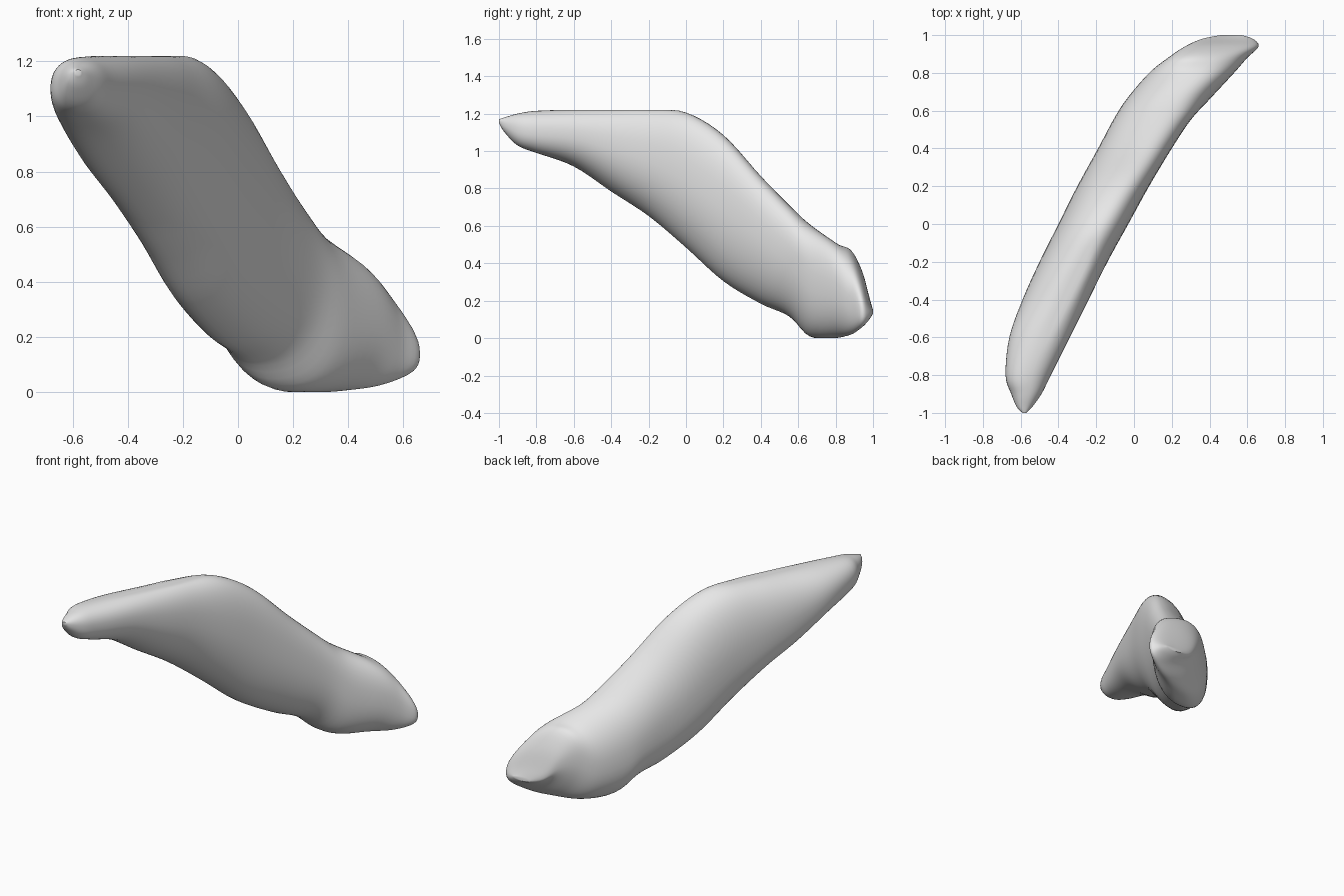
import bpy
import bmesh
import math

default_cube = bpy.data.objects.get("Cube")
if default_cube:
    bpy.data.objects.remove(default_cube, do_unlink=True)

# Plain clay colour
clay = bpy.data.materials.new("light grey clay")
clay.use_nodes = True
clay.diffuse_color = (0.8, 0.8, 0.8, 1)
clay.node_tree.nodes["Principled BSDF"].inputs["Base Color"].default_value = clay.diffuse_color

# Body stations from the raised nose to the low tail:
# depth, side limits, height limits, sideways lean
STATIONS = [
    (-1, -.59, -.57, 1.15, 1.17, 0),
    (-.97, -.62, -.54, 1.1, 1.18, 0),
    (-.9, -.65, -.49, 1.03, 1.2, 0),
    (-.8, -.68, -.44, .99, 1.215, 0),
    (-.6, -.66, -.34, .92, 1.22, .02),
    (-.4, -.59, -.24, .79, 1.22, .04),
    (-.2, -.5, -.14, .66, 1.22, .05),
    (0, -.4, -.03, .49, 1.2, .05),
    (.2, -.3, .08, .31, 1.08, .05),
    (.4, -.19, .2, .19, .86, .05),
    (.55, -.11, .3, .12, .71, .03),
    (.66, -.04, .4, .01, .61, 0),
    (.8, .08, .53, 0, .51, 0),
    (.88, .18, .6, .03, .46, -.06),
    (.94, .27, .66, .08, .34, -.07),
    (.98, .36, .63, .11, .21, -.03),
    (1, .46, .57, .13, .15, 0),
]
SIDES = 48
STEPS = 5
SQUARENESS = 2.3


def blend(a, b, c, d, t):
    """Smooth curve value between b and c."""
    return 0.5 * (2 * b + (c - a) * t + (2 * a - 5 * b + 4 * c - d) * t * t
                  + (3 * b - a - 3 * c + d) * t ** 3)


def smooth_stations(rows):
    result = []
    last = len(rows) - 1
    for i in range(last):
        around = [rows[max(0, min(last, i + k))] for k in (-1, 0, 1, 2)]
        for step in range(STEPS):
            t = step / STEPS
            result.append([blend(*values, t) for values in zip(*around)])
    result.append(rows[last])
    return result


def rounded(value):
    """Turn a circle coordinate into a slightly squarer one."""
    return math.copysign(abs(value) ** (2 / SQUARENESS), value)


def add_ring(bm, station):
    y, left, right, low, high, lean = station
    ring = []
    for i in range(SIDES):
        angle = 2 * math.pi * i / SIDES
        across, up = rounded(math.cos(angle)), rounded(math.sin(angle))
        x = (left + right) / 2 + across * (right - left) / 2
        z = (low + high) / 2 + up * (high - low) / 2 + lean * across
        # Keep the flattened underside and flat crown
        ring.append(bm.verts.new((x, y, min(max(z, 0), 1.22))))
    return ring


# Loft the body skin through the rings and close both ends
bm = bmesh.new()
rings = [add_ring(bm, station) for station in smooth_stations(STATIONS)]
for ring, following in zip(rings, rings[1:]):
    for i in range(SIDES):
        j = (i + 1) % SIDES
        bm.faces.new((ring[i], ring[j], following[j], following[i]))
bm.faces.new(rings[0])
bm.faces.new(rings[-1])
bmesh.ops.recalc_face_normals(bm, faces=bm.faces)

mesh = bpy.data.meshes.new("curved_body")
bm.to_mesh(mesh)
bm.free()
mesh.materials.append(clay)
body = bpy.data.objects.new("curved_body", mesh)
bpy.context.collection.objects.link(body)

# Smooth skin with sharp edges kept
bpy.ops.object.select_all(action="DESELECT")
body.select_set(True)
bpy.context.view_layer.objects.active = body
bpy.ops.object.shade_smooth_by_angle(angle=math.radians(50))
